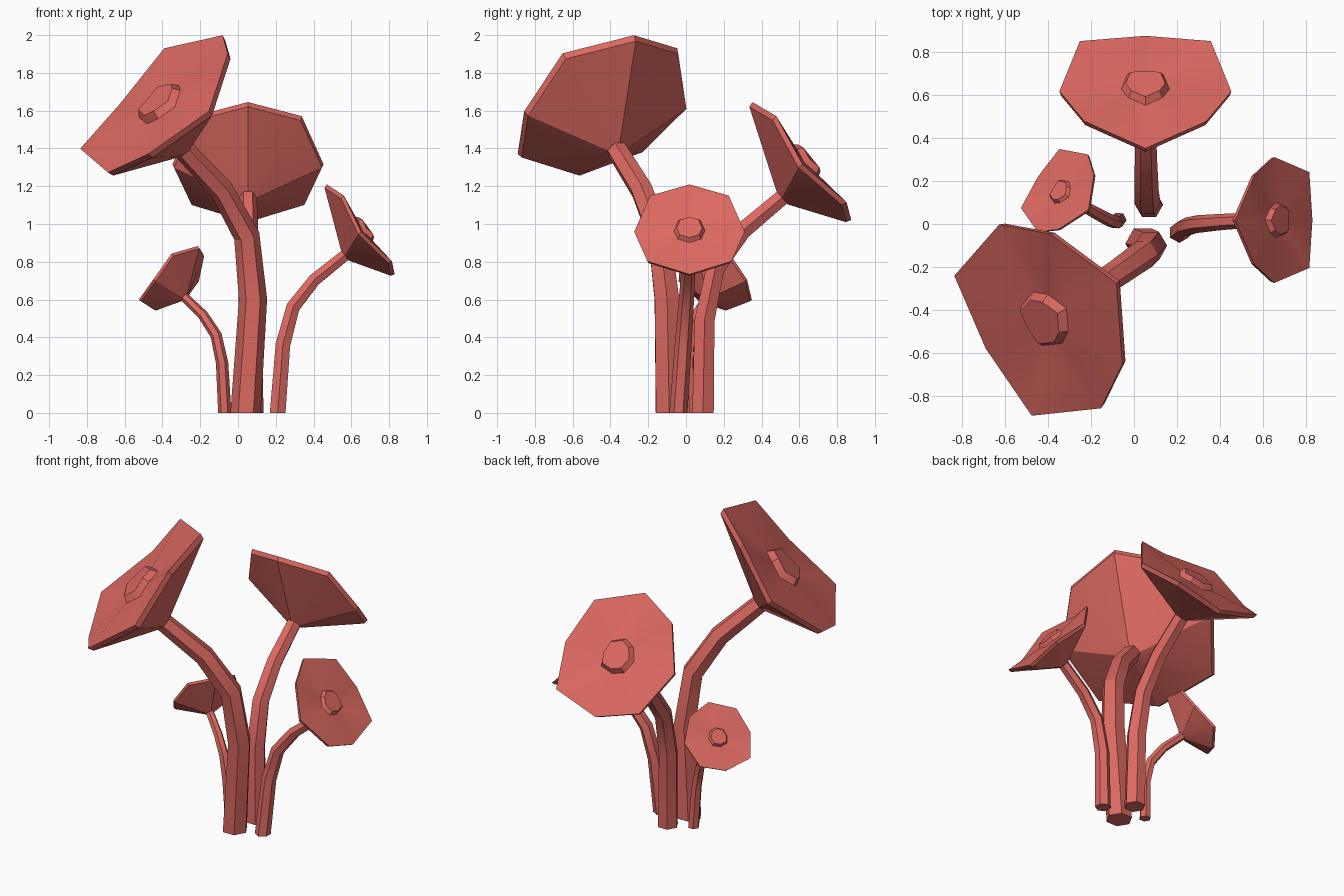
import bpy
import bmesh
import math
from mathutils import Vector, Matrix

cube = bpy.data.objects.get("Cube")
if cube:
    bpy.data.objects.remove(cube, do_unlink=True)

coral = bpy.data.materials.new("coral_red")
coral.use_nodes = True
coral.diffuse_color = (0.72, 0.142, 0.12, 1)
coral.node_tree.nodes["Principled BSDF"].inputs["Base Color"].default_value = coral.diffuse_color

# Shared shape of every stalk, in units of its cap radius
STEM_PROFILE = [(0, 0), (0.02, 1.2), (0.16, 1.87), (0.51, 2.35), (1.02, 2.78)]
STEM_BASE, STEM_TOP = 0.16, 0.115
# Wavy rim as radius and lift, from the highest point round to the lowest
HALF_RIM = [(1.03, -0.05), (0.98, 0.07), (0.975, -0.07), (1.05, 0.05), (0.955, -0.05)]
RIM = HALF_RIM + HALF_RIM[-2:0:-1]


def loft(name, rings):
    """Skin a series of equal-length point rings and close both ends."""
    bm = bmesh.new()
    loops = [[bm.verts.new(point) for point in ring] for ring in rings]
    for low, high in zip(loops, loops[1:]):
        for i in range(len(low)):
            j = (i + 1) % len(low)
            bm.faces.new((low[i], low[j], high[j], high[i]))
    bm.faces.new(reversed(loops[0]))
    bm.faces.new(loops[-1])
    bmesh.ops.recalc_face_normals(bm, faces=bm.faces)
    mesh = bpy.data.meshes.new(name)
    bm.to_mesh(mesh)
    bm.free()
    mesh.materials.append(coral)
    obj = bpy.data.objects.new(name, mesh)
    bpy.context.collection.objects.link(obj)
    bpy.ops.object.select_all(action="DESELECT")
    obj.select_set(True)
    bpy.context.view_layer.objects.active = obj
    bpy.ops.object.shade_smooth_by_angle(angle=math.radians(25))


def ring(centre, turn, outline, phase=0):
    """Closed ring from (radius, lift) pairs around the turned axis."""
    points = []
    for i, (radius, lift) in enumerate(outline):
        angle = math.tau * (i + phase) / len(outline)
        local = Vector((-radius * math.cos(angle), radius * math.sin(angle), lift))
        points.append(centre + turn @ local)
    return points


def stem(name, base, lean, size, azimuth):
    """Tapered bent six-sided stalk, cut level at the ground; returns its tip."""
    spin = Matrix.Rotation(azimuth, 3, "Z")
    path = [base + spin @ Vector((out, 0, up)) * size + lean * up * size
            for out, up in STEM_PROFILE]
    directions = [(b - a).normalized() for a, b in zip(path, path[1:])]
    axes = [Vector((0, 0, 1))]
    axes += [(a + b).normalized() for a, b in zip(directions, directions[1:])]
    axes.append(directions[-1])
    rings = []
    for i, (point, axis) in enumerate(zip(path, axes)):
        radius = size * (STEM_BASE + (STEM_TOP - STEM_BASE) * i / (len(path) - 1))
        turn = Vector((0, 0, 1)).rotation_difference(axis).to_matrix()
        rings.append(ring(point, turn @ spin, [(radius, 0)] * 6, 0.5))
    loft(name, rings)
    return path[-1]


def cap(name, tip, size, azimuth, tilt, roll):
    """Funnel with a thick wavy rim and a low button, tilted outwards."""
    turn = Matrix.Rotation(azimuth, 3, "Z") @ Matrix.Rotation(tilt, 3, "Y")
    centre = tip + turn @ Vector((-0.16, 0, 0.55)) * size
    turn = turn @ Matrix.Rotation(-roll, 3, "Z")

    def section(scale, lift):
        return ring(centre, turn, [(r * scale * size, (lift + wave * scale) * size)
                                   for r, wave in RIM])

    neck = ring(tip, turn, [(STEM_TOP * size, 0)] * len(RIM))
    loft(name, [neck, section(0.98, -0.07), section(1, 0),
                section(0.28, -0.02), section(0.23, 0.06)])


# Name, base position, sideways lean, cap radius, facing azimuth, cap tilt, cap roll
STALKS = [
    ("large_front", (0.04, -0.09, 0), (0.08, -0.01, 0), 0.501, 211, 47, 3),
    ("large_back", (0.07, 0.09, 0), (-0.015, 0, 0), 0.41, 90, 50, 0),
    ("medium_side", (0.21, -0.04, 0), (0.06, 0.07, 0), 0.3, 0, 53, 0),
    ("small_side", (-0.07, 0.02, 0), (-0.04, -0.05, 0), 0.22, 147, 50, 0),
]

for label, base, lean, size, azimuth, tilt, roll in STALKS:
    facing = math.radians(azimuth)
    tip = stem(label + "_stem", Vector(base), Vector(lean), size, facing)
    cap(label + "_cap", tip, size, facing, math.radians(tilt), math.radians(roll))
